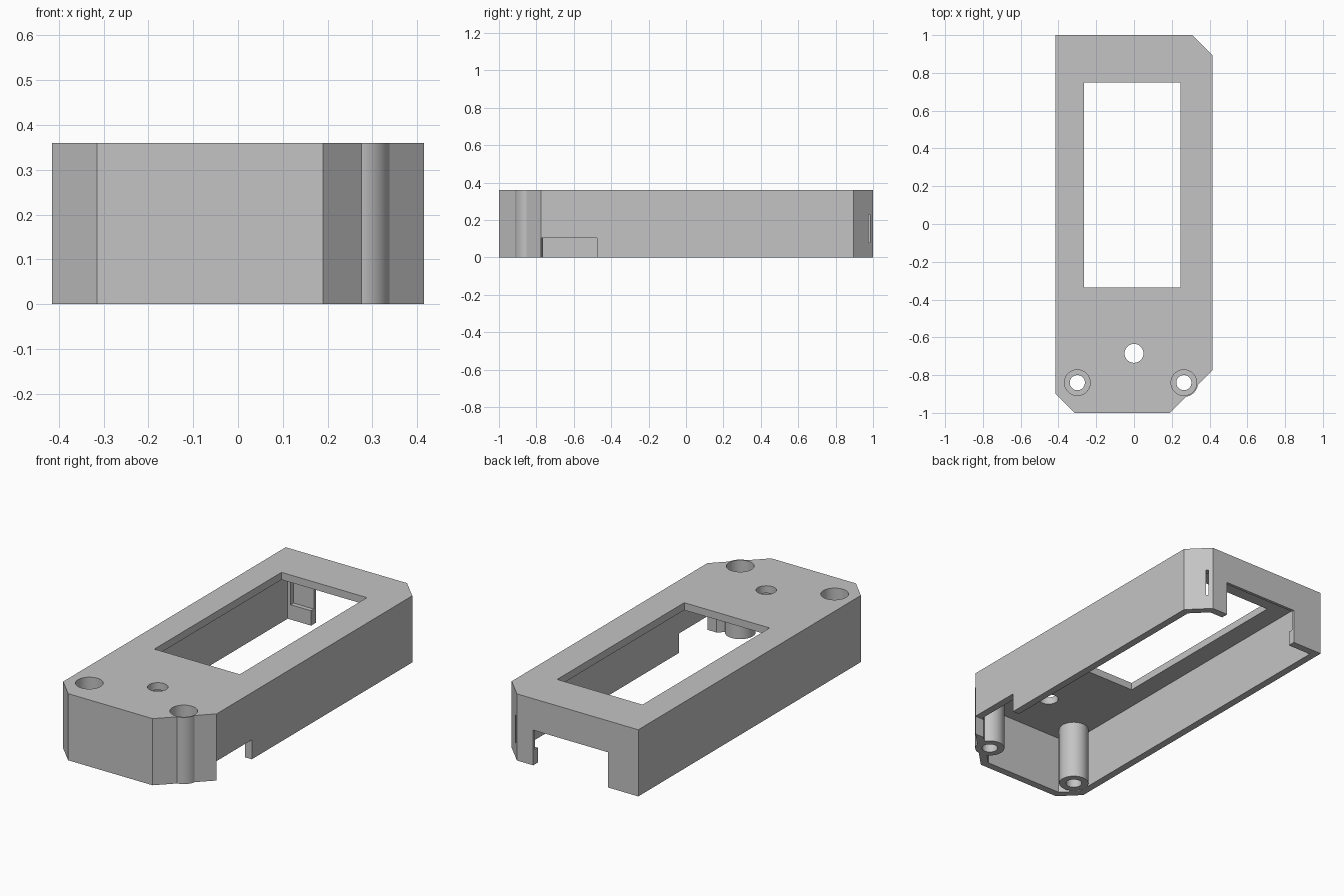
import bpy
import bmesh
import math
from mathutils import Vector
from mathutils.geometry import intersect_line_line_2d, intersect_line_line

cube = bpy.data.objects.get("Cube")
if cube:
    bpy.data.objects.remove(cube, do_unlink=True)

HEIGHT, WALL = 0.36, 0.04
OUTLINE = [(-0.415, 1), (-0.415, -0.9), (-0.315, -1), (0.19, -1),
           (0.415, -0.775), (0.415, 0.895), (0.31, 1)]
POSTS = [(-0.3, -0.84), (0.264, -0.84)]

grey = bpy.data.materials.new("plain grey")
grey.use_nodes = True
grey.diffuse_color = (0.55, 0.55, 0.55, 1)
grey.node_tree.nodes["Principled BSDF"].inputs["Base Color"].default_value = grey.diffuse_color


def prism(name, points, z0, z1):
    """Solid made by raising a counter-clockwise outline from z0 to z1."""
    bm = bmesh.new()
    base = bm.faces.new([bm.verts.new((x, y, z0)) for x, y in points])
    top = bmesh.ops.extrude_face_region(bm, geom=[base])["geom"]
    verts = [v for v in top if isinstance(v, bmesh.types.BMVert)]
    bmesh.ops.translate(bm, verts=verts, vec=(0, 0, z1 - z0))
    bmesh.ops.recalc_face_normals(bm, faces=bm.faces)
    mesh = bpy.data.meshes.new(name)
    bm.to_mesh(mesh)
    bm.free()
    mesh.materials.append(grey)
    obj = bpy.data.objects.new(name, mesh)
    bpy.context.collection.objects.link(obj)
    return obj


def box(name, x0, x1, y0, y1, z0, z1):
    return prism(name, [(x0, y0), (x1, y0), (x1, y1), (x0, y1)], z0, z1)


def cylinder(name, centre, radius, z0, z1, sides=64):
    angles = [2 * math.pi * i / sides for i in range(sides)]
    return prism(name, [(centre[0] + radius * math.cos(a),
                         centre[1] + radius * math.sin(a)) for a in angles], z0, z1)


def inset(points, distance):
    """Move every edge of a counter-clockwise outline inward."""
    pts = [Vector((x, y, 0)) for x, y in points]
    lines = []
    for a, b in zip(pts, pts[1:] + pts[:1]):
        d = (b - a).normalized()
        shift = Vector((-d.y, d.x, 0)) * distance
        lines.append((a + shift, b + shift))
    result = []
    for i, line in enumerate(lines):
        p = intersect_line_line(*lines[i - 1], *line)[0]
        result.append((p.x, p.y))
    return result


def combine(target, tool, operation):
    mod = target.modifiers.new(operation.lower(), "BOOLEAN")
    mod.operation = operation
    mod.solver = "EXACT"
    mod.object = tool
    bpy.ops.object.select_all(action="DESELECT")
    bpy.context.view_layer.objects.active = target
    target.select_set(True)
    bpy.ops.object.modifier_apply(modifier=mod.name)
    bpy.data.objects.remove(tool, do_unlink=True)


# Hollow shell, open underneath
case = prism("case_shell", OUTLINE, 0, HEIGHT)
combine(case, prism("cavity", inset(OUTLINE, WALL), -0.1, HEIGHT - WALL), "DIFFERENCE")

# Screw posts, one bulging slightly through the corner wall
for centre in POSTS:
    combine(case, cylinder("screw_post", centre, 0.075, 0, HEIGHT), "UNION")

cutters = [
    # Display window and button hole in the roof
    box("window", -0.265, 0.245, -0.335, 0.75, 0.25, 0.5),
    cylinder("button_hole", (0, -0.685), 0.05, 0.25, 0.5),
    # Cable opening in the back wall, with a shallow pocket behind it
    box("back_opening", -0.235, 0.213, 0.9, 1.1, -0.1, 0.19),
    box("back_pocket", -0.357, 0.335, 0.94, 0.984, 0.08, 0.23),
    # Notch in the left wall
    box("side_notch", 0.36, 0.5, -0.775, -0.475, -0.1, 0.105),
]
# Wide screw-head bores with narrow shafts below
for centre in POSTS:
    cutters.append(cylinder("screw_shaft", centre, 0.04, -0.1, 0.5))
    cutters.append(cylinder("screw_head_bore", centre, 0.068, 0.12, 0.5))
for cutter in cutters:
    combine(case, cutter, "DIFFERENCE")

bpy.ops.object.select_all(action="DESELECT")
bpy.context.view_layer.objects.active = case
case.select_set(True)
bpy.ops.object.shade_smooth_by_angle(angle=math.radians(25))
